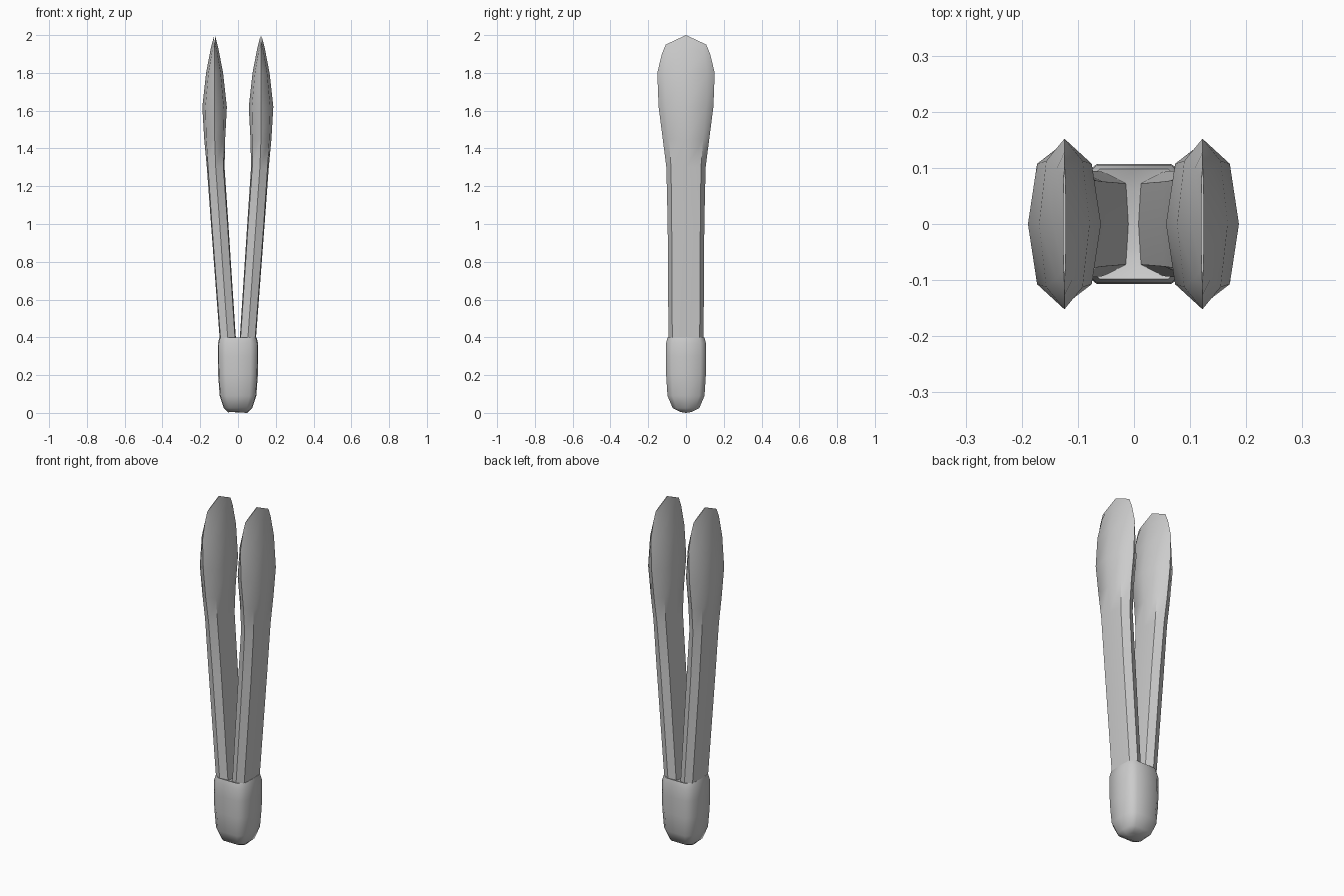
import bpy, bmesh

if "Cube" in bpy.data.objects:
    bpy.data.objects.remove(bpy.data.objects["Cube"])


def loft(name, rings):
    """Skin a stack of equal-length rings and cap both ends."""
    bm = bmesh.new()
    loops = [[bm.verts.new(p) for p in r] for r in rings]
    n = len(loops[0])
    for a, b in zip(loops, loops[1:]):
        for i in range(n):
            j = (i + 1) % n
            bm.faces.new((a[i], a[j], b[j], b[i]))
    bm.faces.new(loops[0][::-1])
    bm.faces.new(loops[-1])
    bmesh.ops.recalc_face_normals(bm, faces=bm.faces[:])
    me = bpy.data.meshes.new(name)
    bm.to_mesh(me)
    bm.free()
    ob = bpy.data.objects.new(name, me)
    bpy.context.collection.objects.link(ob)
    bpy.ops.object.select_all(action='DESELECT')
    bpy.context.view_layer.objects.active = ob
    ob.select_set(True)
    bpy.ops.object.shade_smooth_by_angle(angle=0.85)
    return ob


def ring(cx, hx, hy, z, fx, fy, drop=0.0):
    """Eight-sided section; fx, fy place the corners, drop lowers the ends in y."""
    unit = [(1, 0), (fx, fy), (0, 1), (-fx, fy),
            (-1, 0), (-fx, -fy), (0, -1), (fx, -fy)]
    return [(cx + u * hx, v * hy, z - drop * abs(v)) for u, v in unit]


# arms: z, inner x, outer x, half depth, corner fractions, end drop
ARM = [(0.30, 0.002, 0.088, 0.092, 0.90, 0.78, 0),
       (0.42, 0.012, 0.098, 0.093, 0.90, 0.78, 0),
       (1.00, 0.050, 0.142, 0.097, 0.90, 0.78, 0),
       (1.30, 0.070, 0.164, 0.104, 0.86, 0.76, 0),
       (1.45, 0.067, 0.178, 0.123, 0.80, 0.74, 0),
       (1.62, 0.058, 0.188, 0.145, 0.75, 0.74, 0),
       (1.80, 0.078, 0.168, 0.152, 0.72, 0.74, 0),
       (1.93, 0.103, 0.143, 0.128, 0.72, 0.76, 0.03),
       (2.00, 0.121, 0.125, 0.107, 0.80, 0.76, 0.05)]
for side, name in ((1, "right_arm"), (-1, "left_arm")):
    loft(name, [ring(side * (a + b) / 2 - 0.001, (b - a) / 2, hy, z, fx, fy, d)
                for z, a, b, hy, fx, fy, d in ARM])

# rounded base joining the arms: z, half width, half depth
BASE = [(0.005, 0.050, 0.030), (0.025, 0.075, 0.070), (0.09, 0.097, 0.098),
        (0.20, 0.105, 0.105), (0.30, 0.107, 0.107), (0.37, 0.106, 0.105),
        (0.40, 0.098, 0.098)]


def base_ring(z, hx, hy):
    q = [(1, 0), (0.96, 0.72), (0.62, 1), (0, 1)]
    half = q + [(-x, y) for x, y in q[-2::-1]]
    full = half + [(x, -y) for x, y in half[-2:0:-1]]
    return [(x * hx, y * hy, z) for x, y in full]


# the lowest ring is dropped slightly so the base touches the ground
rings = [base_ring(*r) for r in BASE]
rings[0] = [(x, y, 0.0 if abs(y) < 0.001 else z) for x, y, z in rings[0]]
# shallow dip between the arms
rings.append([(x, y, 0.385) for x, y, z in base_ring(0.385, 0.05, 0.06)])
loft("base", rings)
